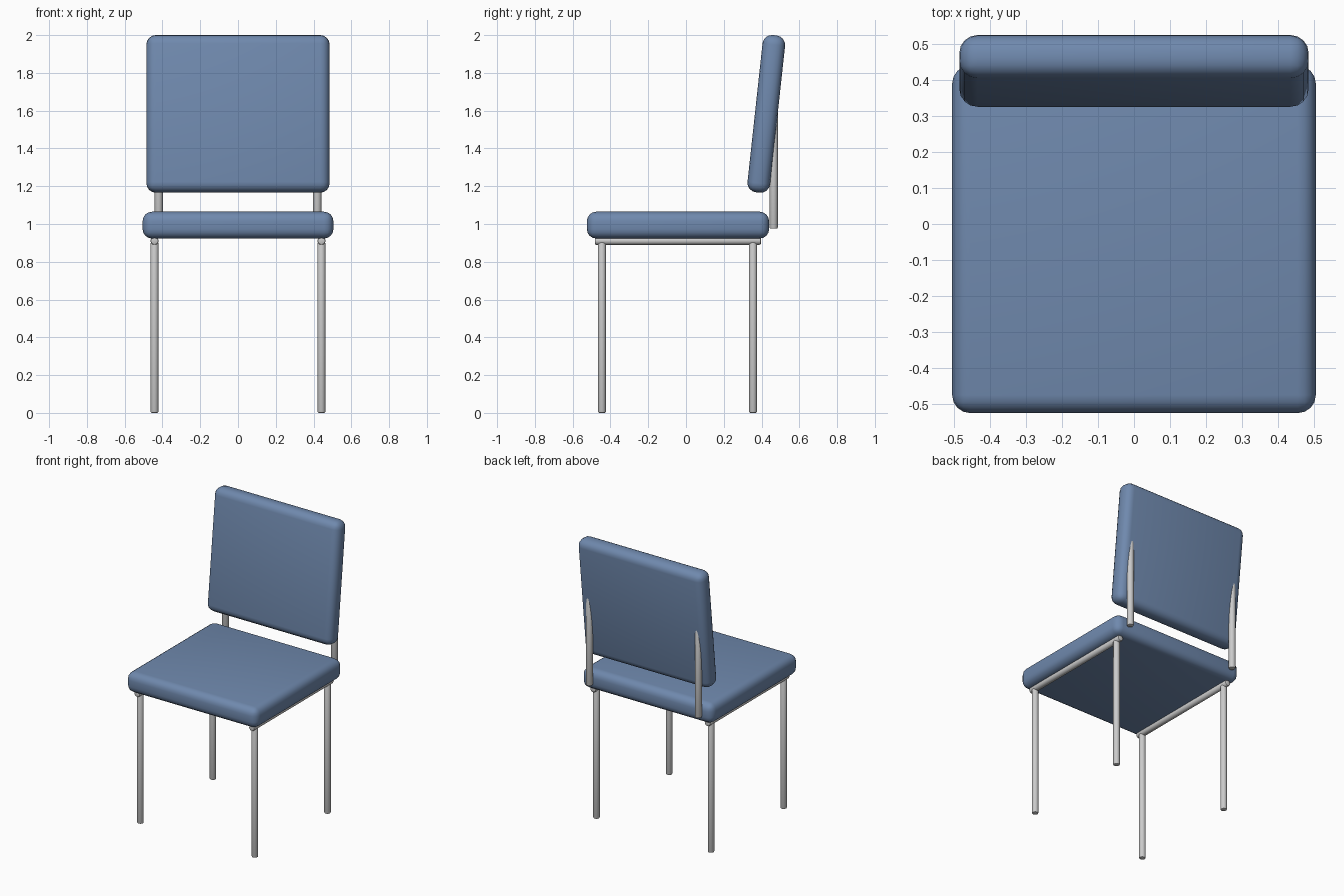
import bpy
from math import radians, pi

if "Cube" in bpy.data.objects:
    bpy.data.objects.remove(bpy.data.objects["Cube"])

blue = bpy.data.materials.new("blue_fabric")
blue.diffuse_color = (0.16, 0.25, 0.42, 1)
blue.use_nodes = True
blue.node_tree.nodes["Principled BSDF"].inputs["Base Color"].default_value = blue.diffuse_color


def finish(ob, name, bevel, segments):
    ob.name = name
    bpy.ops.object.transform_apply(location=False, rotation=False, scale=True)
    mod = ob.modifiers.new("round_edges", 'BEVEL')
    mod.width = bevel
    mod.segments = segments
    mod.limit_method = 'ANGLE'
    mod.angle_limit = radians(40)
    bpy.ops.object.modifier_apply(modifier=mod.name)
    bpy.ops.object.shade_smooth_by_angle(angle=radians(35))
    return ob


def cushion(name, size, loc, tilt=0):
    bpy.ops.mesh.primitive_cube_add(size=1, location=loc)
    ob = bpy.context.object
    ob.scale = size
    finish(ob, name, 0.05, 4)
    ob.rotation_euler.x = tilt
    ob.data.materials.append(blue)


def tube(name, radius, length, loc, tilt=0):
    bpy.ops.mesh.primitive_cylinder_add(vertices=24, radius=radius, depth=length, location=loc)
    ob = finish(bpy.context.object, name, 0.007, 2)
    ob.rotation_euler.x = tilt


# padded seat and leaning backrest
cushion("seat", (1.01, 0.965, 0.142), (0, -0.0425, 0.994))
cushion("backrest", (0.97, 0.12, 0.837), (0, 0.425, 1.583), radians(-6.2))

# metal frame, mirrored left and right
for side, s in (("left", -1), ("right", 1)):
    tube(f"{side}_front_leg", 0.021, 0.905, (s * 0.442, -0.445, 0.4525))
    tube(f"{side}_back_leg", 0.021, 0.905, (s * 0.442, 0.355, 0.4525))
    tube(f"{side}_seat_rail", 0.021, 0.88, (s * 0.442, -0.043, 0.911), pi / 2)
    tube(f"{side}_back_post", 0.022, 0.65, (s * 0.42, 0.464, 1.3))
